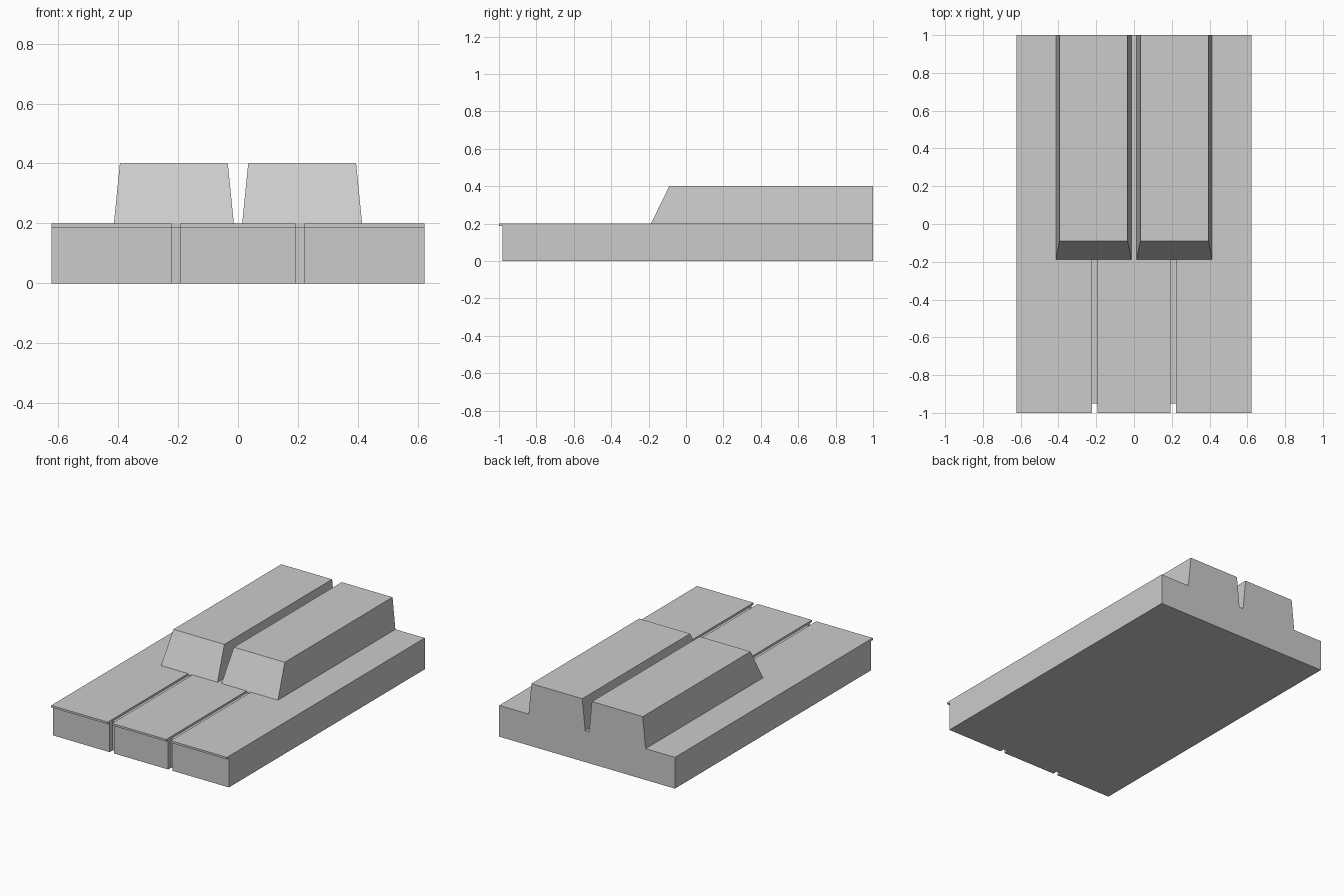
import bpy, bmesh

if "Cube" in bpy.data.objects:
    bpy.data.objects.remove(bpy.data.objects["Cube"])


def side_prism(name, profile, x0, x1):
    """Extrude a closed (y, z) side profile from x0 to x1."""
    bm = bmesh.new()
    face = bm.faces.new([bm.verts.new((x0, y, z)) for y, z in profile])
    ext = bmesh.ops.extrude_face_region(bm, geom=[face])["geom"]
    moved = [v for v in ext if isinstance(v, bmesh.types.BMVert)]
    bmesh.ops.translate(bm, verts=moved, vec=(x1 - x0, 0, 0))
    bmesh.ops.recalc_face_normals(bm, faces=bm.faces)
    mesh = bpy.data.meshes.new(name)
    bm.to_mesh(mesh)
    bm.free()
    obj = bpy.data.objects.new(name, mesh)
    bpy.context.collection.objects.link(obj)
    return obj


TOP = 0.2          # height of the white keys
LIP = 0.187        # underside of the front lip and floor of the grooves
HALF = 0.622
KEY_FRONT = -0.187  # where the black keys begin

# White keys: one slab with an overhanging front lip
white = side_prism("white_keys", [(-0.98, 0), (1, 0), (1, TOP), (-1, TOP),
                                  (-1, LIP), (-0.98, LIP)], -HALF, HALF)

# Grooves between the white keys: shallow channel, cut right through at the front
groove = [(-1.1, -0.1), (-0.95, -0.1), (-0.95, LIP), (KEY_FRONT, LIP),
          (KEY_FRONT, 0.3), (-1.1, 0.3)]
for side, x in (("left", -0.207), ("right", 0.207)):
    cutter = side_prism("groove_cutter_" + side, groove, x - 0.015, x + 0.015)
    cutter.hide_render = True
    cutter.hide_set(True)
    mod = white.modifiers.new("groove_" + side, 'BOOLEAN')
    mod.operation = 'DIFFERENCE'
    mod.solver = 'EXACT'
    mod.object = cutter

# Black keys: sloped front, sides tapering towards the top
for side, x in (("left", -0.214), ("right", 0.214)):
    key = side_prism("black_key_" + side, [(KEY_FRONT, TOP), (1, TOP),
                                           (1, 0.4), (-0.09, 0.4)], -0.2, 0.2)
    for v in key.data.vertices:
        if v.co.z > 0.3:
            v.co.x *= 0.9
    key.location.x = x
